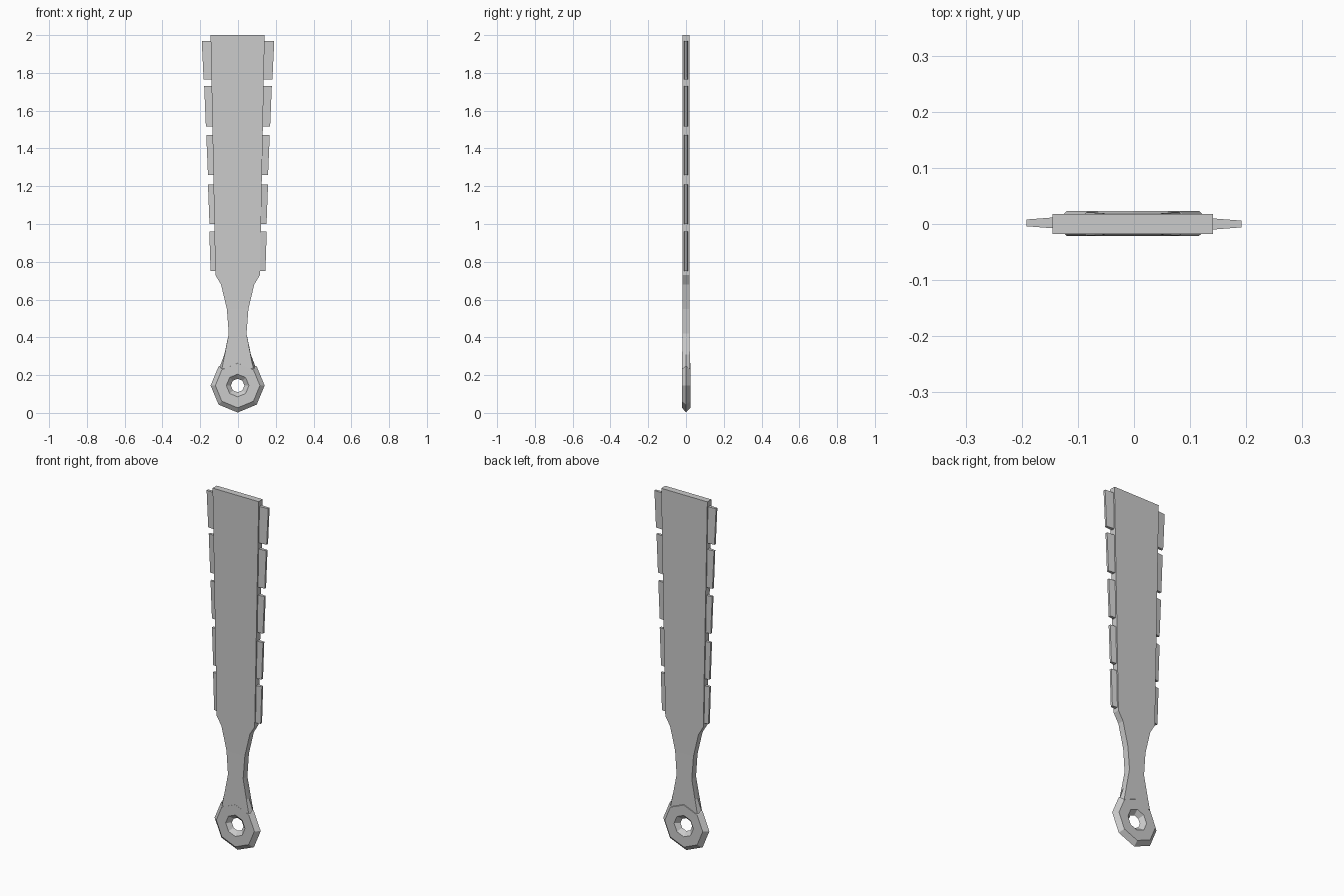
import bpy, bmesh, math

if "Cube" in bpy.data.objects:
    bpy.data.objects.remove(bpy.data.objects["Cube"])


def make_object(name, bm):
    bmesh.ops.recalc_face_normals(bm, faces=bm.faces[:])
    mesh = bpy.data.meshes.new(name)
    bm.to_mesh(mesh)
    bm.free()
    obj = bpy.data.objects.new(name, mesh)
    bpy.context.collection.objects.link(obj)
    return obj


def loft(name, sections):
    """Skin a list of equal-length point loops and cap both ends."""
    bm = bmesh.new()
    rings = [[bm.verts.new(p) for p in s] for s in sections]
    n = len(rings[0])
    for a, b in zip(rings, rings[1:]):
        for i in range(n):
            j = (i + 1) % n
            bm.faces.new((a[i], a[j], b[j], b[i]))
    bm.faces.new(rings[0])
    bm.faces.new(rings[-1])
    return make_object(name, bm)


# Handle and paddle: height, face half width, edge half width, half thickness
stations = [
    (0.235, 0.083, 0.098, 0.021),
    (0.31, 0.068, 0.070, 0.020),
    (0.42, 0.047, 0.047, 0.019),
    (0.55, 0.057, 0.057, 0.018),
    (0.68, 0.088, 0.088, 0.018),
    (0.73, 0.118, 0.118, 0.018),
    (2.00, 0.143, 0.143, 0.018),
]
CX = -0.002
loft("paddle_and_handle", [
    [(CX - e, 0, z), (CX - w, -t, z), (CX + w, -t, z),
     (CX + e, 0, z), (CX + w, t, z), (CX - w, t, z)]
    for z, w, e, t in stations])

# Pommel: eight-sided ring with chamfered rim and chamfered hole
profile = [(0.036, 0), (0.060, -0.021), (0.118, -0.021),
           (0.143, 0), (0.118, 0.023), (0.060, 0.023)]
bm = bmesh.new()
rings = []
for k in range(8):
    a = k * math.tau / 8
    rings.append([bm.verts.new((CX + r * math.cos(a), y, 0.145 + r * math.sin(a)))
                  for r, y in profile])
for k in range(8):
    a, b = rings[k], rings[(k + 1) % 8]
    for i in range(6):
        j = (i + 1) % 6
        bm.faces.new((a[i], a[j], b[j], b[i]))
make_object("pommel_ring", bm)

# Edge blades: bottom z, top z, outer x at bottom, outer x at top
blades = [
    (0.75, 0.96, 0.145, 0.152),
    (1.00, 1.21, 0.151, 0.159),
    (1.26, 1.47, 0.159, 0.168),
    (1.515, 1.73, 0.170, 0.179),
    (1.765, 1.97, 0.182, 0.192),
]
for side, label, y0 in ((-1, "left", 0.002), (1, "right", 0.0)):
    for i, (z0, z1, x0, x1) in enumerate(blades):
        loft(f"{label}_blade_{i + 1}", [
            [(side * 0.10, y0 - 0.013, z), (side * x, y0 - 0.006, z),
             (side * x, y0 + 0.006, z), (side * 0.10, y0 + 0.013, z)]
            for z, x in ((z0, x0), (z1, x1))])
